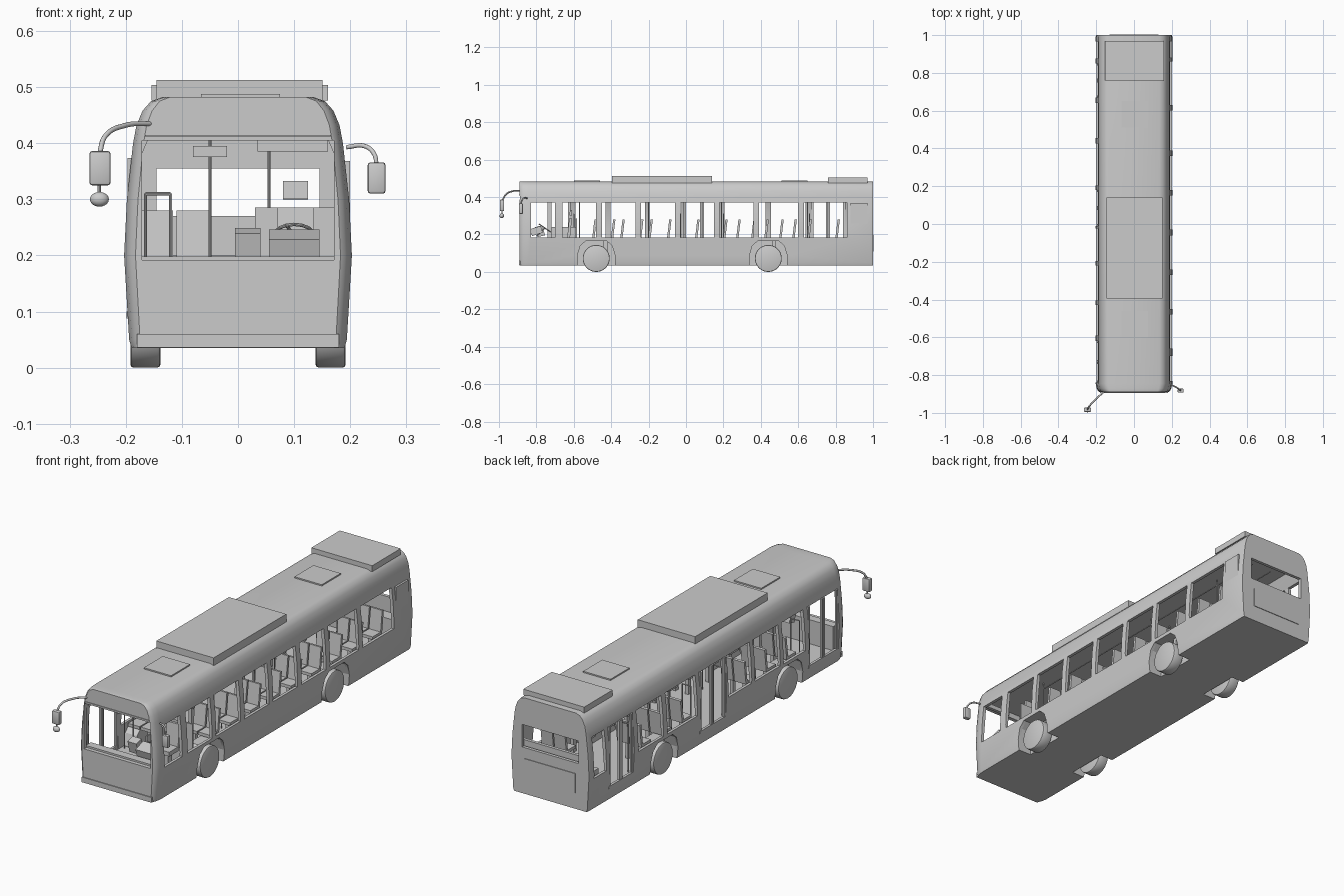
import bpy, bmesh, math
from mathutils import Vector, Matrix

if "Cube" in bpy.data.objects:
    bpy.data.objects.remove(bpy.data.objects["Cube"], do_unlink=True)

grey = bpy.data.materials.new("light_grey")
grey.use_nodes = True
COLOUR = (0.6, 0.6, 0.6, 1)
grey.diffuse_color = COLOUR
grey.node_tree.nodes["Principled BSDF"].inputs["Base Color"].default_value = COLOUR


def finish(name, bm, smooth=False):
    bmesh.ops.recalc_face_normals(bm, faces=bm.faces)
    mesh = bpy.data.meshes.new(name)
    bm.to_mesh(mesh)
    bm.free()
    obj = bpy.data.objects.new(name, mesh)
    bpy.context.collection.objects.link(obj)
    mesh.materials.append(grey)
    if smooth:
        make_smooth(obj)
    return obj


def activate(obj):
    bpy.ops.object.select_all(action='DESELECT')
    obj.select_set(True)
    bpy.context.view_layer.objects.active = obj


def make_smooth(obj):
    activate(obj)
    bpy.ops.object.shade_smooth_by_angle(angle=math.radians(35))


def add_box(bm, x, y, z, tilt=0):
    """Box from (low, high) ranges, optionally leaning about the x axis."""
    mid = Vector((sum(x) / 2, sum(y) / 2, sum(z) / 2))
    size = (x[1] - x[0], y[1] - y[0], z[1] - z[0], 1)
    mat = Matrix.Translation(mid) @ Matrix.Rotation(tilt, 4, 'X') @ Matrix.Diagonal(size)
    bmesh.ops.create_cube(bm, size=1, matrix=mat)


def boxes(name, items, bevel=0):
    bm = bmesh.new()
    for item in items:
        add_box(bm, *item)
    if bevel:
        bmesh.ops.bevel(bm, geom=bm.edges[:], offset=bevel, segments=2, affect='EDGES', profile=0.5)
    return finish(name, bm, bevel > 0)


def add_rod(bm, a, b, r, sides=8):
    a, b = Vector(a), Vector(b)
    d = b - a
    mat = Matrix.Translation((a + b) / 2) @ d.to_track_quat('Z', 'Y').to_matrix().to_4x4()
    bmesh.ops.create_cone(bm, cap_ends=True, segments=sides, radius1=r, radius2=r, depth=d.length, matrix=mat)


def rods(name, pairs, r):
    bm = bmesh.new()
    for a, b in pairs:
        add_rod(bm, a, b, r)
    return finish(name, bm, True)


def loft(name, rings, closed=True, caps=(True, True), smooth=False):
    bm = bmesh.new()
    rows = [[bm.verts.new(p) for p in ring] for ring in rings]
    n = len(rows[0])
    for r0, r1 in zip(rows, rows[1:]):
        for i in range(n if closed else n - 1):
            j = (i + 1) % n
            bm.faces.new((r0[i], r0[j], r1[j], r1[i]))
    if caps[0]:
        bm.faces.new(rows[0])
    if caps[1]:
        bm.faces.new(rows[-1])
    return finish(name, bm, smooth)


def tube(name, points, r):
    curve = bpy.data.curves.new(name, 'CURVE')
    curve.dimensions = '3D'
    curve.bevel_depth, curve.bevel_resolution = r, 3
    curve.use_fill_caps = True
    spline = curve.splines.new('BEZIER')
    spline.bezier_points.add(len(points) - 1)
    for bp, p in zip(spline.bezier_points, points):
        bp.co = p
        bp.handle_left_type = bp.handle_right_type = 'AUTO'
    curve.materials.append(grey)
    obj = bpy.data.objects.new(name, curve)
    bpy.context.collection.objects.link(obj)


def cut(target, cutter):
    cutter.hide_render = True
    mod = target.modifiers.new("cut", 'BOOLEAN')
    mod.operation, mod.solver, mod.object = 'DIFFERENCE', 'EXACT', cutter
    activate(target)
    bpy.ops.object.modifier_apply(modifier=mod.name)
    bpy.data.objects.remove(cutter, do_unlink=True)


def mirrored(half):
    return half + [(-x, z) for x, z in reversed(half)]


# Body shell with rounded front corners, hollowed out
OUTER = mirrored([(.19, .035), (.194, .05), (.203, .2), (.198, .3), (.187, .4),
                  (.181, .432), (.17, .458), (.155, .475), (.135, .482)])
INNER = mirrored([(.182, .085), (.19, .2), (.176, .37), (.15, .43)])
STATIONS = [(-.89, .9), (-.884, .94), (-.87, .975), (-.845, 1), (.992, 1), (1, .985)]
body = loft("body_shell", [[(x * s, y, z) for x, z in OUTER] for y, s in STATIONS])
cut(body, loft("cavity", [[(x, y, z) for x, z in INNER] for y in (-.872, .985)]))

# Window and door openings
left_windows = [(-.83, -.7), (-.66, -.48), (-.45, -.27), (-.24, -.06), (-.03, .15),
                (.18, .36), (.39, .6), (.63, .86)]
right_windows = [(-.59, -.43), (-.405, -.22), (-.195, -.025), (.205, .425), (.455, .64), (.875, .965)]
doors = [(-.84, -.62), (-.01, .18), (.67, .85)]
holes = [((.15, .3), y, (.183, .372)) for y in left_windows]
holes += [((-.3, -.15), y, (.183, .372)) for y in right_windows]
holes += [((-.3, -.15), y, (.09, .372)) for y in doors]
holes += [((-.171, .171), (-1, -.86), (.192, .405)), ((-.145, .145), (.97, 1.1), (.25, .355))]
cut(body, boxes("openings", holes))

# Wheel arches, linings and wheels
ARCH = [(-.1, 0), (-.1, .09), (-.085, .14), (-.055, .166), (.055, .166), (.085, .14), (.1, .09), (.1, 0)]
AXLES = {"front": -.48, "rear": .44}
for end, axle in AXLES.items():
    for side, s in (("left", 1), ("right", -1)):
        cut(body, loft("arch_cutter", [[(s * x, axle + y, z) for y, z in ARCH] for x in (.125, .3)]))
        loft(f"{end}_{side}_wheel_lining",
             [[(s * x, axle + y, max(z, .036)) for y, z in ARCH] for x in (.125, .192)],
             closed=False, caps=(True, False))
        bm = bmesh.new()
        add_rod(bm, (s * .138, axle, .072), (s * .192, axle, .072), .072, 40)
        rims = [e for e in bm.edges if abs(e.verts[0].co.x - e.verts[1].co.x) < .001]
        bmesh.ops.bevel(bm, geom=rims, offset=.006, segments=2, affect='EDGES', profile=0.5)
        finish(f"{end}_{side}_wheel", bm, True)
    rods(f"{end}_axle", [((-.14, axle, .072), (.14, axle, .072))], .012)
make_smooth(body)

# Roof equipment
boxes("main_roof_unit", [((-.145, .151), (-.395, .14), (.476, .513))])
boxes("rear_roof_unit", [((-.154, .16), (.76, .97), (.476, .504))])
boxes("roof_hatches", [((-.066, .075), y, (.476, .488)) for y in ((-.6, -.46), (.51, .65))])

# Door leaves: upright frames and a low bar
leaves = []
for y0, y1 in doors:
    mid = (y0 + y1) / 2
    for y in (y0 + .006, mid - .006, mid + .006, y1 - .006):
        leaves.append(((-.197, -.187), (y - .005, y + .005), (.09, .374)))
    leaves.append(((-.199, -.187), (y0, y1), (.088, .1)))
boxes("door_leaves", leaves)

# Exterior plates
boxes("rear_engine_hatch", [((-.13, .13), (.997, 1.003), (.11, .2))])
boxes("front_header_strip", [((-.165, .165), (-.893, -.885), (.411, .415))])
boxes("front_bumper", [((-.18, .18), (-.894, -.88), (.036, .06))])
boxes("side_vent_panel", [((.19, .2), (.88, .97), (.19, .368))])

# Side mirrors
tube("right_mirror_arm", [(-.155, -.885, .435), (-.2, -.925, .432), (-.237, -.965, .412), (-.247, -.982, .38)], .0045)
boxes("right_mirror", [((-.265, -.227), (-.995, -.972), (.325, .386))], .005)
rods("right_mirror_stem", [((-.247, -.983, .33), (-.247, -.983, .3))], .003)
bm = bmesh.new()
bmesh.ops.create_uvsphere(bm, u_segments=16, v_segments=10, radius=1,
                          matrix=Matrix.Translation((-.247, -.985, .3)) @ Matrix.Diagonal((.017, .012, .013, 1)))
finish("right_round_mirror", bm, True)
tube("left_mirror_arm", [(.194, -.85, .393), (.225, -.865, .395), (.243, -.878, .38), (.247, -.882, .355)], .004)
boxes("left_mirror", [((.231, .263), (-.893, -.872), (.31, .366))], .005)

# Passenger seats
seat_rows = {1: [-.4, -.25, -.1, .05, .2, .35, .5, .65, .8],
             -1: [-.5, -.35, -.2, .27, .42, .57]}
seats = []
for s, rows in seat_rows.items():
    for y in rows:
        for cx in (s * .08, s * .146):
            x = (cx - .03, cx + .03)
            seats.append((x, (y - .06, y + .005), (.17, .184)))
            seats.append((x, (y + .004, y + .016), (.172, .28), -.12))
            seats.append(((cx - .008, cx + .008), (y - .04, y - .02), (.084, .172)))
boxes("passenger_seats", seats)
boxes("rear_bench", [((-.18, .18), (.9, .984), (.084, .2)), ((-.17, .17), (.955, .97), (.2, .27))])

# Driver area
boxes("dashboard", [((-.178, .178), (-.868, -.83), (.086, .198)),
                    ((.055, .145), (-.83, -.77), (.2, .238), .3)])
boxes("ticket_machine", [((-.005, .04), (-.8, -.76), (.19, .245), .25)])
boxes("driver_seat", [((.07, .135), (-.7, -.63), (.165, .185)), ((.07, .135), (-.63, -.615), (.18, .285), -.1),
                      ((.08, .125), (-.622, -.61), (.3, .332), -.1), ((.09, .115), (-.68, -.65), (.084, .17))])
boxes("cab_partition", [((.03, .178), (-.59, -.583), (.086, .285)),
                        ((.028, .034), (-.72, -.583), (.086, .24))])
boxes("destination_sign", [((-.08, -.02), (-.83, -.815), (.375, .395)),
                           ((.035, .16), (-.85, -.835), (.385, .405))])
WHEEL_TILT = Matrix.Translation((.1, -.755, .235)) @ Matrix.Rotation(-.6, 4, 'X')
ring = [WHEEL_TILT @ Vector((.036 * math.cos(a), .036 * math.sin(a), 0))
        for a in [i * math.tau / 16 for i in range(16)]]
spokes = [(WHEEL_TILT @ Vector((0, 0, 0)), ring[i]) for i in (0, 5, 11)]
rods("steering_wheel", list(zip(ring, ring[1:] + ring[:1])) + spokes
     + [((.1, -.755, .235), (.1, -.8, .19))], .003)

# Grab poles and ceiling rails
poles = [((x, y, .084), (x, y, .43)) for x in (-.05, .055) for y in (-.57, -.2, .19, .65)]
poles += [((x, -.57, .4), (x, .9, .4)) for x in (-.05, .055)]
poles += [((-.165, y, .086), (-.165, y, .31)) for y in (-.6, -.03, .2, .66)]
poles += [((-.165, y, .31), (-.12, y, .31)) for y in (-.6, -.03, .2, .66)]
poles += [((-.12, y, .086), (-.12, y, .31)) for y in (-.6, -.03, .2, .66)]
rods("grab_poles", poles, .0028)
